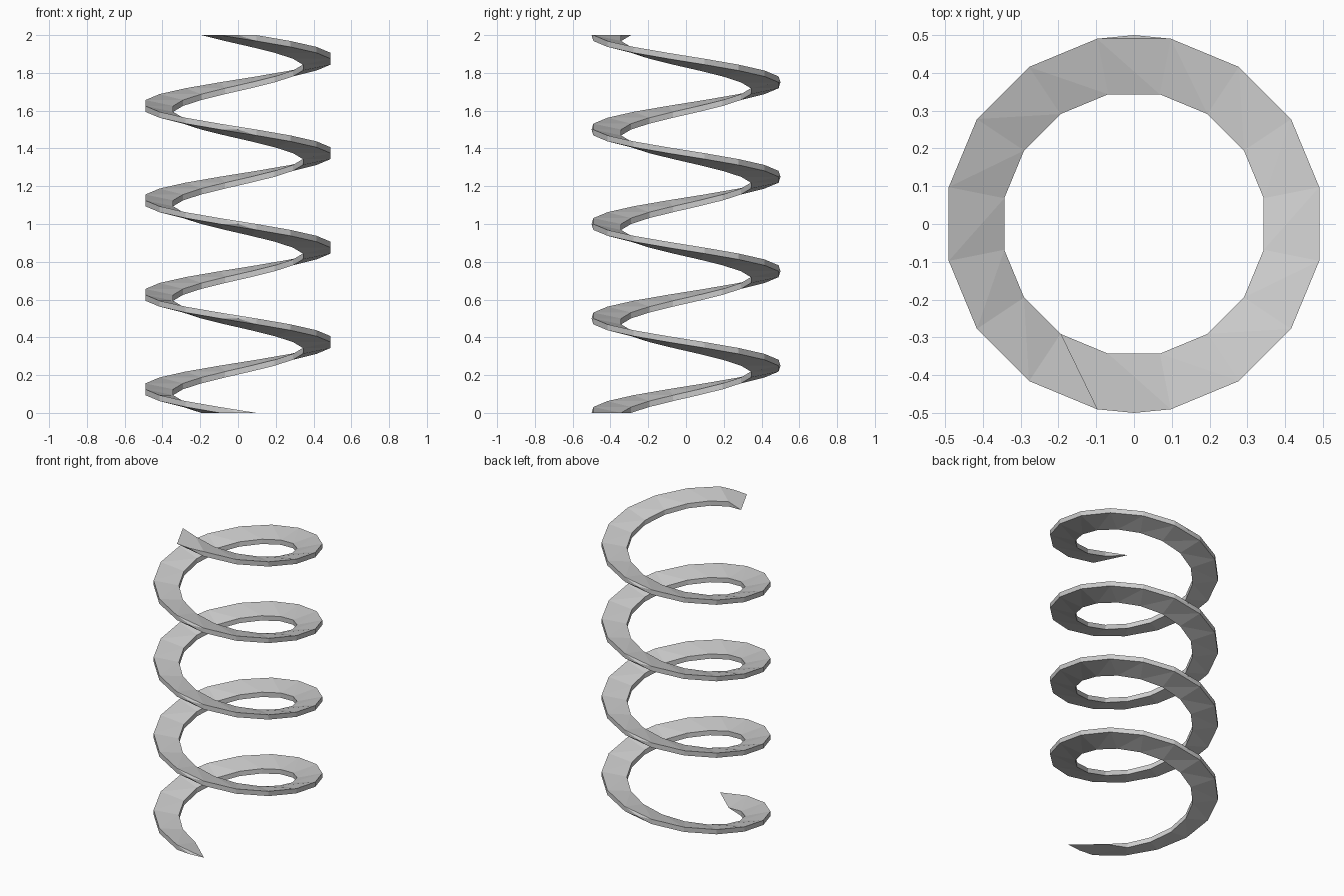
import bpy, bmesh
from math import radians, cos, sin

if "Cube" in bpy.data.objects:
    bpy.data.objects.remove(bpy.data.objects["Cube"])

STEP = 22.5            # degrees of twist per slice
SLICES = 64            # four full turns
HEIGHT = 2.0
R_OUT, R_IN = 0.5, 0.35


def polar(bm, r, deg, z):
    return bm.verts.new((r * cos(radians(deg)), r * sin(radians(deg)), z))


bm = bmesh.new()

# skewed ribbon profile, twisted clockwise while rising
rings = []
for k in range(SLICES + 1):
    t, z = -STEP * k, HEIGHT * k / SLICES
    ring = {
        'a': polar(bm, R_OUT, -101.25 + t, z),
        'b': polar(bm, R_OUT, -78.75 + t, z),
        'd': polar(bm, R_IN, -101.25 + t, z),
        'c': polar(bm, R_IN, -123.75 + t, z),
    }
    # extra rim point at every half turn
    ring['m'] = polar(bm, R_OUT, -90 + t, z) if k % 8 == 0 else None
    rings.append(ring)


def fan(*verts):
    bm.faces.new(verts)


for p, q in zip(rings, rings[1:]):
    # outer rim
    if p['m']:
        fan(p['a'], p['m'], q['b'])
        fan(p['m'], p['b'], q['b'])
    else:
        fan(p['a'], p['b'], q['b'])
    if q['m']:
        fan(p['a'], q['b'], q['m'])
        fan(p['a'], q['m'], q['a'])
    else:
        fan(p['a'], q['b'], q['a'])
    # upper surface
    fan(p['b'], p['d'], q['b'])
    fan(p['d'], q['d'], q['b'])
    # inner rim
    fan(p['d'], p['c'], q['d'])
    fan(p['c'], q['c'], q['d'])
    # lower surface
    fan(p['c'], p['a'], q['a'])
    fan(p['c'], q['a'], q['c'])

# flat end caps
for r in (rings[0], rings[-1]):
    fan(*[r[n] for n in ('a', 'm', 'b', 'd', 'c')])

bmesh.ops.recalc_face_normals(bm, faces=bm.faces[:])
mesh = bpy.data.meshes.new("spiral_coil")
bm.to_mesh(mesh)
bm.free()
coil = bpy.data.objects.new("spiral_coil", mesh)
bpy.context.collection.objects.link(coil)
